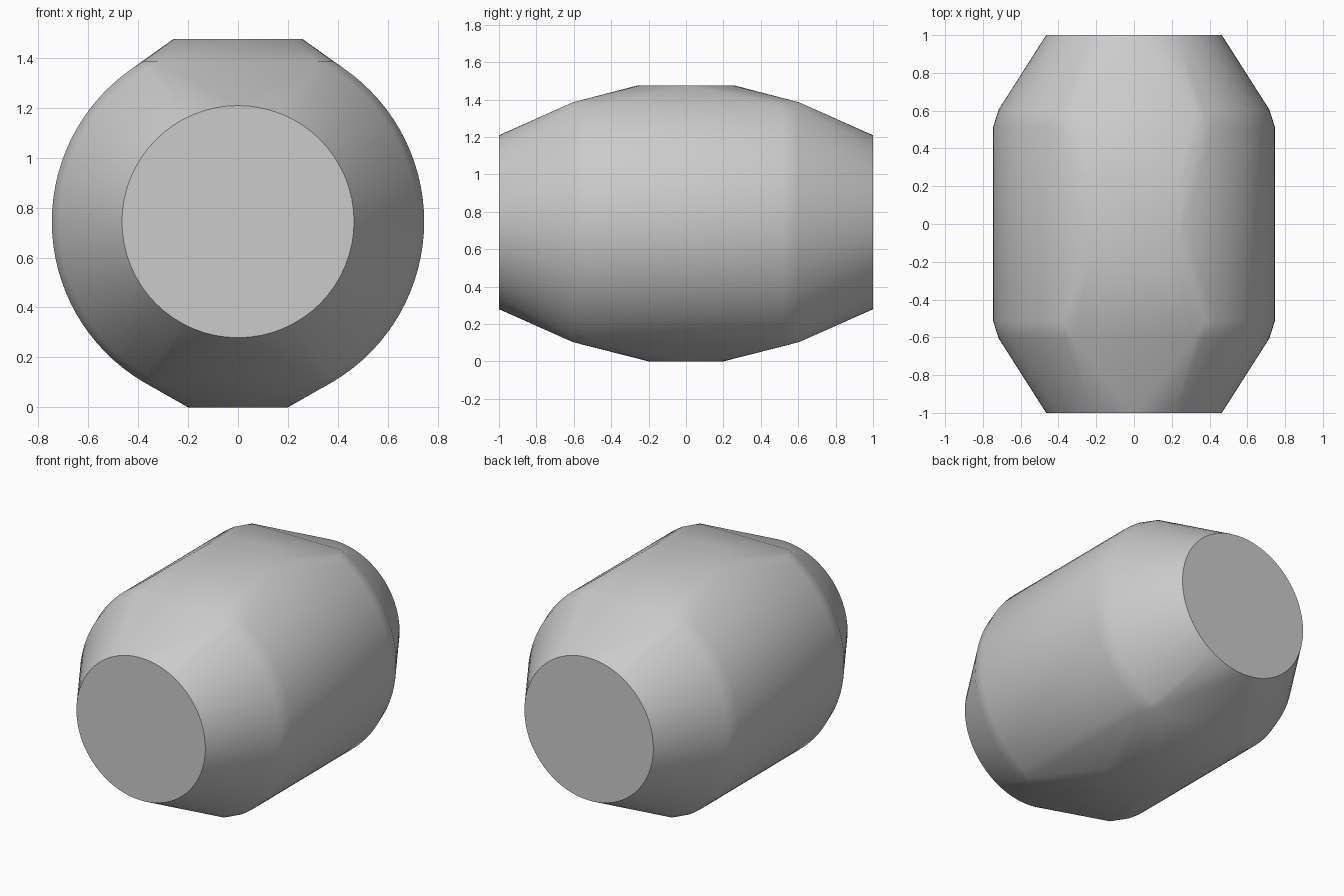
import bpy
import bmesh
from math import asin, cos, pi, sin, sqrt

cube = bpy.data.objects.get("Cube")
if cube:
    bpy.data.objects.remove(cube, do_unlink=True)

MID_Z = 0.744       # height of the barrel axis
CUT = 0.641         # rings stop this far above and below the axis
SEGMENTS = 32       # segments per half ring

bm = bmesh.new()


def ring(radius, y):
    """Left and right arcs of a barrel ring, trimmed at the cut height."""
    limit = asin(min(1, CUT / radius))
    for side in (-1, 1):
        for i in range(SEGMENTS + 1):
            a = limit * (2 * i / SEGMENTS - 1)
            bm.verts.new((side * radius * cos(a), y, MID_Z + radius * sin(a)))


def disc(radius, z, count=32):
    """Flat round pad on the top or bottom."""
    for i in range(count):
        a = 2 * pi * i / count
        bm.verts.new((radius * cos(a), radius * sin(a), z))


# Barrel rings: end caps, bevel and straight middle
for end in (-1, 1):
    ring(0.465, end)
    ring(0.717, end * 0.605)
    ring(0.746, end * 0.513)

# Top and bottom pads
disc(0.26, 1.475)
disc(0.2, 0)

# Skin everything as one convex body
bmesh.ops.remove_doubles(bm, verts=bm.verts[:], dist=0.0005)
hull = bmesh.ops.convex_hull(bm, input=bm.verts[:])
unused = {v for v in hull["geom_interior"] + hull["geom_unused"]
          if isinstance(v, bmesh.types.BMVert)}
bmesh.ops.delete(bm, geom=list(unused), context="VERTS")
bmesh.ops.dissolve_limit(bm, angle_limit=0.005, verts=bm.verts[:], edges=bm.edges[:])
bmesh.ops.recalc_face_normals(bm, faces=bm.faces[:])

mesh = bpy.data.meshes.new("barrel_body")
bm.to_mesh(mesh)
bm.free()
body = bpy.data.objects.new("barrel_body", mesh)
bpy.context.collection.objects.link(body)

# Plain grey
grey = bpy.data.materials.new("plain_grey")
grey.use_nodes = True
color = (0.6, 0.6, 0.6, 1)
grey.diffuse_color = color
grey.node_tree.nodes["Principled BSDF"].inputs["Base Color"].default_value = color
mesh.materials.append(grey)

# Smooth sides with crisp end caps
bpy.ops.object.select_all(action="DESELECT")
body.select_set(True)
bpy.context.view_layer.objects.active = body
bpy.ops.object.shade_smooth_by_angle(angle=pi / 5)
